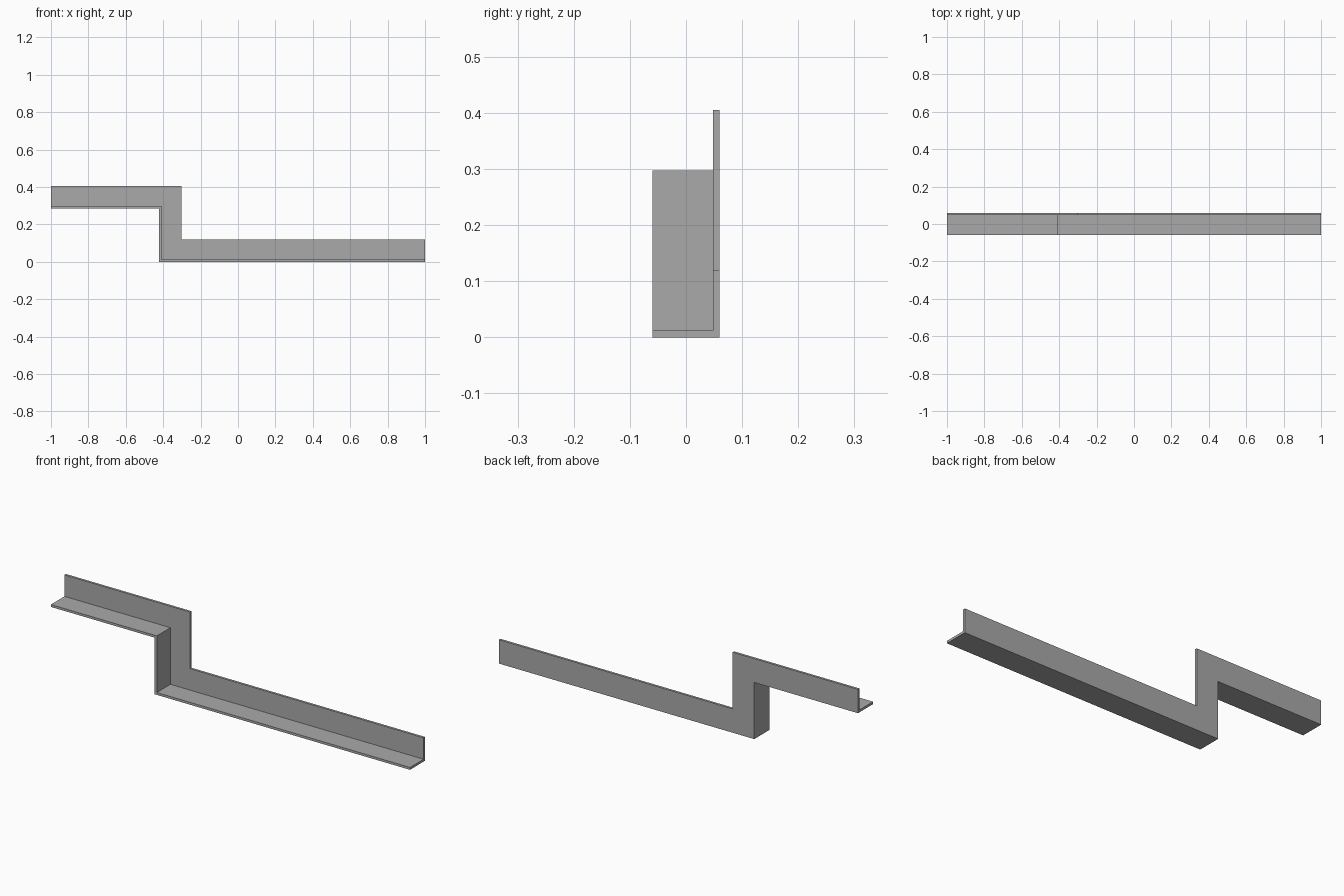
import bpy
import bmesh

cube = bpy.data.objects.get("Cube")
if cube:
    bpy.data.objects.remove(cube, do_unlink=True)

# Plain grey metal
GREY = (0.4, 0.4, 0.4, 1.0)
mat = bpy.data.materials.new("grey_metal")
mat.use_nodes = True
mat.diffuse_color = GREY
mat.node_tree.nodes["Principled BSDF"].inputs["Base Color"].default_value = GREY

WIDTH, THICK = 0.12, 0.012
HALF = WIDTH / 2

# L section as (depth y, offset from the path): shelf in front, upright flange behind
section = [(-HALF, 0), (HALF, 0), (HALF, WIDTH), (HALF - THICK, WIDTH),
           (HALF - THICK, THICK), (-HALF, THICK)]

# Stepped path as (x, z, mitre slope): square ends, mitred corners
path = [(-1, 0.285, 0), (-0.422, 0.285, 1), (-0.422, 0, 1), (1, 0, 0)]

# Sweep the section along the path
bm = bmesh.new()
rings = [[bm.verts.new((x + n * slope, y, z + n)) for y, n in section]
         for x, z, slope in path]
for a, b in zip(rings, rings[1:]):
    for i in range(len(section)):
        j = (i + 1) % len(section)
        bm.faces.new((a[i], a[j], b[j], b[i]))
bm.faces.new(rings[0])
bm.faces.new(rings[-1])
bmesh.ops.recalc_face_normals(bm, faces=bm.faces)

mesh = bpy.data.meshes.new("stepped_angle_trim")
bm.to_mesh(mesh)
bm.free()
mesh.materials.append(mat)
trim = bpy.data.objects.new("stepped_angle_trim", mesh)
bpy.context.collection.objects.link(trim)
